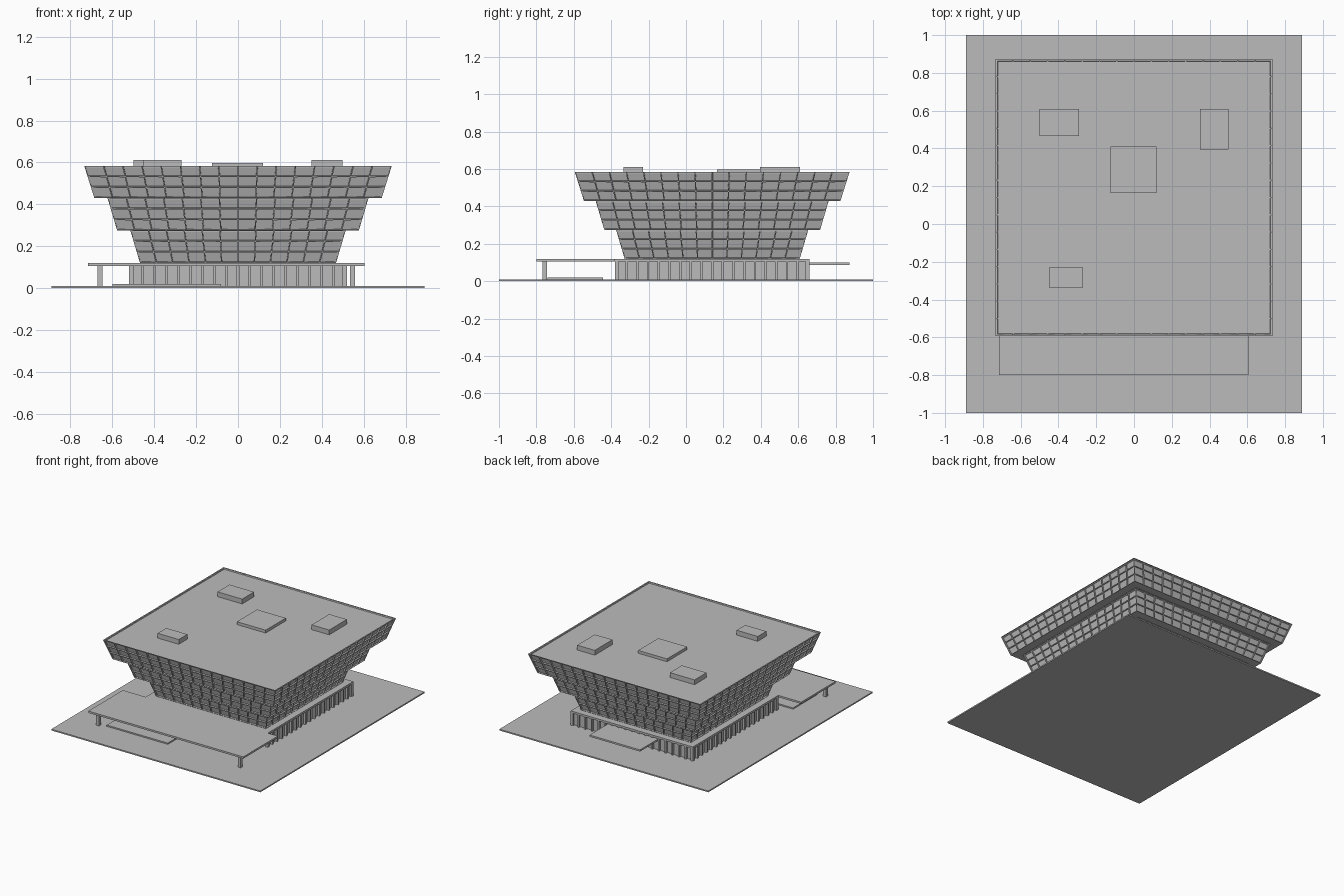
import bpy, bmesh
from mathutils import Vector

cube = bpy.data.objects.get("Cube")
if cube:
    bpy.data.objects.remove(cube, do_unlink=True)

# One plain grey for the whole building
grey = bpy.data.materials.new("concrete_grey")
grey.use_nodes = True
COLOUR = (0.5, 0.5, 0.5, 1)
grey.diffuse_color = COLOUR
bsdf = next(n for n in grey.node_tree.nodes if n.type == "BSDF_PRINCIPLED")
bsdf.inputs["Base Color"].default_value = COLOUR
bsdf.inputs["Roughness"].default_value = 0.9

CY = 0.14          # building centre along y
WALL_TOP = 0.12    # top of the ground floor


def finish(name, bm):
    mesh = bpy.data.meshes.new(name)
    bm.to_mesh(mesh)
    bm.free()
    mesh.materials.append(grey)
    obj = bpy.data.objects.new(name, mesh)
    bpy.context.collection.objects.link(obj)
    return obj


def add_box(bm, xs, ys, zs):
    verts = bmesh.ops.create_cube(bm, size=1)["verts"]
    for v in verts:
        v.co = Vector([lo + (c + 0.5) * (hi - lo)
                       for c, (lo, hi) in zip(v.co, (xs, ys, zs))])


def box(name, xs, ys, zs):
    bm = bmesh.new()
    add_box(bm, xs, ys, zs)
    return finish(name, bm)


def ring(half, z):
    return [Vector((sx * half, CY + sy * half, z))
            for sx, sy in ((-1, -1), (1, -1), (1, 1), (-1, 1))]


def tier(name, half_low, half_high, z_low, z_high, columns, rows=3):
    """Outward leaning storey with a grid of recessed windows."""
    bm = bmesh.new()
    low, high = ring(half_low, z_low), ring(half_high, z_high)
    cells = []
    for s in range(4):
        t = (s + 1) % 4
        grid = [[bm.verts.new(low[s].lerp(low[t], c / columns).lerp(
                 high[s].lerp(high[t], c / columns), r / rows))
                 for c in range(columns + 1)] for r in range(rows + 1)]
        for r in range(rows):
            for c in range(columns):
                cells.append(bm.faces.new((grid[r][c], grid[r][c + 1],
                                           grid[r + 1][c + 1], grid[r + 1][c])))
    bm.normal_update()
    bmesh.ops.inset_individual(bm, faces=cells, thickness=0.004, depth=0)
    bmesh.ops.inset_individual(bm, faces=cells, thickness=0.0005, depth=-0.01)
    # Soffit below, parapet and sunken deck above
    bm.faces.new([bm.verts.new(p) for p in reversed(low)])
    top = bm.faces.new([bm.verts.new(p) for p in high])
    bm.normal_update()
    bmesh.ops.inset_individual(bm, faces=[top], thickness=0.013, depth=0)
    bmesh.ops.inset_individual(bm, faces=[top], thickness=0.0005, depth=-0.008)
    return finish(name, bm)


# Site and low platform
box("ground_slab", (-0.89, 0.89), (-1, 1), (0, 0.01))
box("entrance_platform", (-0.6, -0.08), (-0.74, -0.445), (0.01, 0.02))

# Ground floor: recessed wall, slab and upright fins
HALF = 0.52
box("ground_floor_wall", (-0.503, 0.503), (CY - 0.503, CY + 0.503), (0.01, 0.107))
box("ground_floor_slab", (-HALF, HALF), (CY - HALF, CY + HALF), (0.105, WALL_TOP))
fins = bmesh.new()
COUNT, W = 18, 0.006
for i in range(COUNT + 1):
    p = -HALF + W + i * 2 * (HALF - W) / COUNT
    for side in (-1, 1):
        a, b = sorted((side * 0.5, side * HALF))
        add_box(fins, (p - W, p + W), (CY + a, CY + b), (0.01, 0.106))
        add_box(fins, (a, b), (CY + p - W, CY + p + W), (0.01, 0.106))
finish("ground_floor_fins", fins)

# Three stepped storeys, each leaning outwards
tier("lower_tier", 0.468, 0.514, WALL_TOP, 0.275, 12)
tier("middle_tier", 0.577, 0.623, 0.275, 0.43, 14)
tier("upper_tier", 0.686, 0.734, 0.43, 0.583, 16)

# Front canopy with two posts, and back canopy
box("front_canopy", (-0.715, 0.605), (-0.80, -0.38), (0.106, WALL_TOP))
for label, x in (("right", -0.66), ("left", 0.547)):
    box(label + "_canopy_post", (x - 0.012, x + 0.012), (-0.767, -0.743), (0.01, 0.107))
box("back_canopy", (-0.22, 0.21), (0.65, 0.874), (0.086, 0.099))

# Roof housings
box("roof_centre_housing", (-0.125, 0.12), (0.165, 0.41), (0.57, 0.597))
box("roof_back_right_housing", (-0.5, -0.29), (0.465, 0.61), (0.57, 0.612))
box("roof_back_left_housing", (0.35, 0.5), (0.395, 0.61), (0.57, 0.612))
box("roof_front_right_housing", (-0.45, -0.27), (-0.335, -0.23), (0.57, 0.612))
